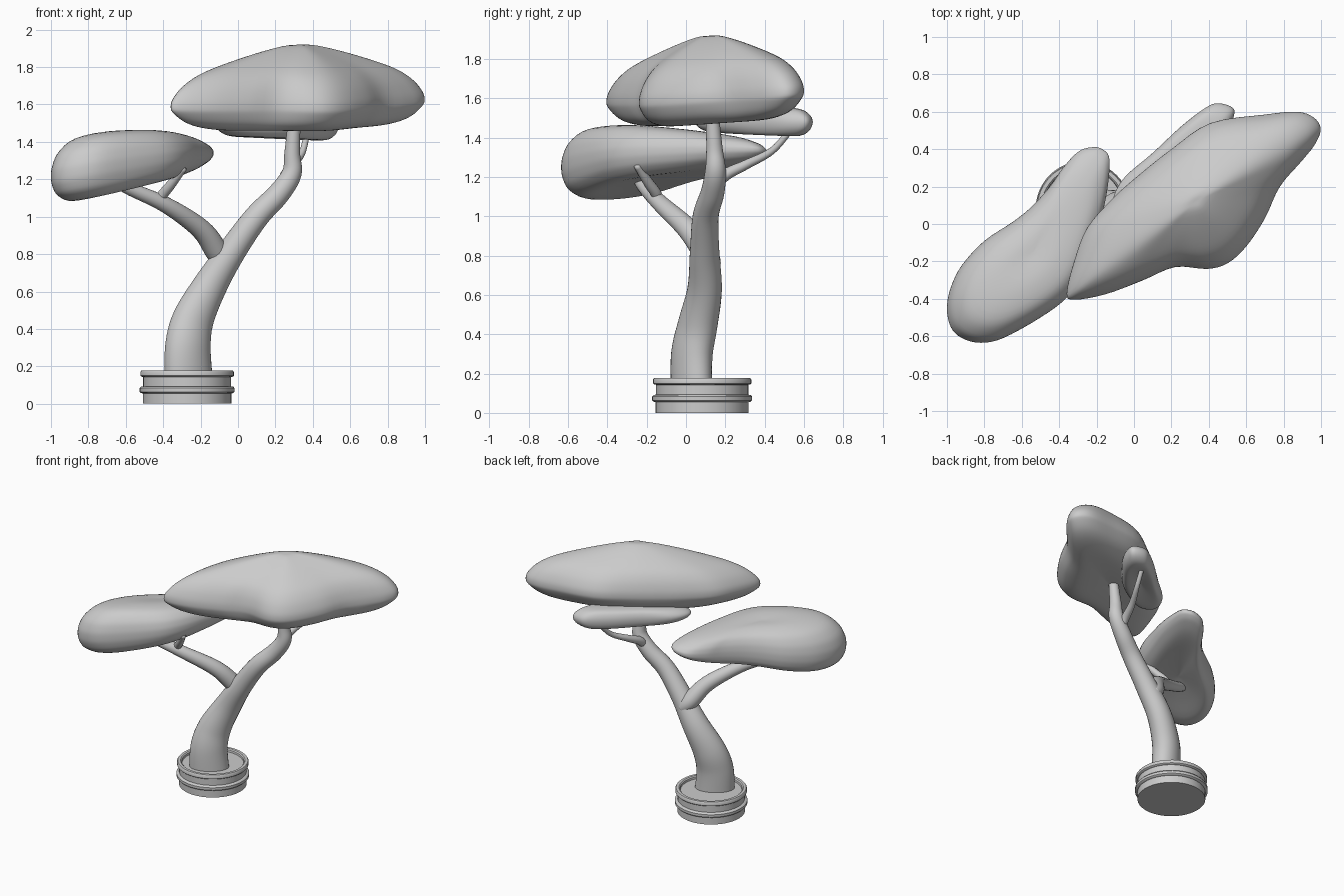
import bpy, math
from mathutils import Vector

if "Cube" in bpy.data.objects:
    bpy.data.objects.remove(bpy.data.objects["Cube"])


def spline(pts, n, closed=False):
    """Catmull-Rom samples through points of any dimension."""
    P = [Vector(p) for p in pts]
    m = len(P)
    get = (lambda i: P[i % m]) if closed else (lambda i: P[min(max(i, 0), m - 1)])
    out = []
    for i in range(m if closed else m - 1):
        a, b, c, d = (get(i + k) for k in (-1, 0, 1, 2))
        for k in range(n):
            t = k / n
            out.append(0.5 * (2 * b + (c - a) * t + (2 * a - 5 * b + 4 * c - d) * t * t
                              + (3 * b - a - 3 * c + d) * t ** 3))
    if not closed:
        out.append(P[-1].copy())
    return out


def rings_mesh(name, rings, start, end, angle):
    """Skin closed rings between a start pole and an end pole."""
    n = len(rings[0])
    verts = [start] + [v for r in rings for v in r] + [end]
    last = len(verts) - 1
    faces = []
    for j in range(n):
        k = (j + 1) % n
        faces.append((0, 1 + k, 1 + j))
        for i in range(len(rings) - 1):
            a, b = 1 + i * n, 1 + (i + 1) * n
            faces.append((a + j, a + k, b + k, b + j))
        a = 1 + (len(rings) - 1) * n
        faces.append((a + j, a + k, last))
    me = bpy.data.meshes.new(name)
    me.from_pydata(verts, [], faces)
    ob = bpy.data.objects.new(name, me)
    bpy.context.collection.objects.link(ob)
    bpy.ops.object.select_all(action='DESELECT')
    ob.select_set(True)
    bpy.context.view_layer.objects.active = ob
    # consistent outward normals
    bpy.ops.object.mode_set(mode='EDIT')
    bpy.ops.mesh.select_all(action='SELECT')
    bpy.ops.mesh.normals_make_consistent(inside=False)
    bpy.ops.object.mode_set(mode='OBJECT')
    bpy.ops.object.shade_smooth_by_angle(angle=math.radians(angle))
    return ob


def limb(name, pts, sides=20, oval=0):
    """Tapered tube through (x, y, z, radius) points; oval flattens the foot."""
    S = spline(pts, 6)
    C = [Vector(s[:3]) for s in S]
    rings = []
    side = Vector((0, 1, 0))
    long = Vector((.86, .51, 0))
    short = Vector((.51, -.86, 0))
    for i, c in enumerate(C):
        tan = (C[min(i + 1, len(C) - 1)] - C[max(i - 1, 0)]).normalized()
        side = (side - tan * side.dot(tan)).normalized()
        up = tan.cross(side)
        f = oval * max(0, 1 - c.z / .8)
        ring = []
        for k in range(sides):
            a = 2 * math.pi * k / sides
            o = S[i][3] * (side * math.cos(a) + up * math.sin(a))
            ring.append(c + o + f * (long * o.dot(long) - short * o.dot(short)))
        rings.append(ring)
    d0 = (C[0] - C[1]).normalized() * S[0][3] * 0.4
    d1 = (C[-1] - C[-2]).normalized() * S[-1][3] * 0.4
    rings_mesh(name, rings, C[0] + d0, C[-1] + d1, 80)


def foliage(name, outline, centre, profile, rim, slope, thick, taper, axis):
    """Cloud pad: outline shrunk to its centre along a (scale, height) profile."""
    O = spline(outline, 4, True)
    if sum(O[i - 1].cross(O[i]) for i in range(len(O))) < 0:
        O.reverse()
    c, ax, n = Vector(centre), Vector(axis).normalized(), len(O)
    w = n // 14
    tilt = Vector(slope)
    # blurred outline softens the inner rings
    B = [sum((O[(i + k) % n] for k in range(-w, w + 1)), Vector((0, 0))) / (2 * w + 1)
         for i in range(n)]

    def place(i, t, h):
        p = c + (B[i].lerp(O[i], t ** 3) - c) * t
        s = (p - c).dot(ax)
        return Vector((p.x, p.y, rim + tilt.dot(p - c) + h * (thick + taper * s)))

    prof = spline(profile, 4)
    rings = [[place(i, t, h) for i in range(n)] for t, h in prof[1:-1]]
    rings_mesh(name, rings, place(0, 0, profile[0][1]), place(0, 0, profile[-1][1]), 180)


# pot with ring, rim and recessed soil
pot = [(.237, 0), (.237, .055), (.247, .057), (.254, .064), (.254, .083), (.247, .091),
       (.235, .093), (.235, .143), (.245, .145), (.25, .15), (.25, .17), (.245, .177),
       (.225, .177), (.217, .17), (.215, .155)]
px, py = -.272, .082
rings_mesh("pot", [[Vector((px + r * math.cos(2 * math.pi * k / 48),
                            py + r * math.sin(2 * math.pi * k / 48), z)) for k in range(48)]
                   for r, z in pot], Vector((px, py, 0)), Vector((px, py, .155)), 40)

# trunk and branches
limb("trunk", [(-.263, .028, .12, .115), (-.268, .03, .3, .113), (-.24, .06, .45, .106),
               (-.15, .095, .63, .09), (-.03, .095, .82, .075), (.1, .1, 1.0, .066),
               (.215, .135, 1.12, .06), (.287, .15, 1.23, .053), (.29, .145, 1.34, .042),
               (.3, .135, 1.5, .034)], 28, .25)
limb("left_branch", [(-.06, .13, .75, .05), (-.11, .1, .81, .062), (-.2, .01, .935, .055),
                     (-.39, -.13, 1.065, .043), (-.6, -.22, 1.16, .034), (-.68, -.25, 1.22, .028)])
limb("left_twig", [(-.44, -.16, 1.07, .025), (-.41, -.15, 1.11, .028),
                   (-.36, -.19, 1.17, .026), (-.29, -.25, 1.26, .018)], 14)
limb("back_branch", [(.25, .14, 1.14, .03), (.25, .2, 1.21, .03), (.28, .31, 1.265, .024),
                     (.34, .44, 1.335, .018), (.37, .54, 1.45, .016)], 14)

# large top foliage
foliage("top_foliage",
        [(-.36, -.37), (-.32, -.405), (-.15, -.375), (.05, -.3), (.22, -.23), (.39, -.24),
         (.5, -.21), (.6, -.12), (.7, .03), (.78, .2), (.9, .34), (.97, .43), (.998, .51),
         (.96, .57), (.87, .6), (.7, .585), (.41, .54), (.2, .4), (0, .24), (-.12, .13),
         (-.25, -.02), (-.32, -.2)],
        (.33, .12),
        [(0, .303), (.15, .297), (.45, .245), (.75, .175), (.9, .112), (.98, .045), (1, -.005),
         (.98, -.04), (.9, -.09), (.78, -.122), (.6, -.138), (.3, -.135), (0, -.125)],
        1.615, (-.028, .087), 1, 0, (1, .6))

# left foliage, thicker at its front end
foliage("left_foliage",
        [(-1, -.45), (-.98, -.55), (-.92, -.61), (-.82, -.635), (-.7, -.61), (-.5, -.5),
         (-.35, -.385), (-.26, -.24), (-.2, -.05), (-.15, .14), (-.13, .34), (-.17, .4),
         (-.23, .41), (-.3, .385), (-.38, .3), (-.45, .2), (-.55, .09), (-.65, .01),
         (-.8, -.09), (-.92, -.22), (-.98, -.34)],
        (-.54, -.16),
        [(0, 1.1), (.4, 1.12), (.75, .95), (.92, .62), (.985, .28), (1, 0),
         (.985, -.28), (.92, -.58), (.75, -.8), (.4, -.72), (0, -.62)],
        1.285, (.16, -.02), .145, -.11, (.6, .8))

# small flat foliage at the back
foliage("back_foliage",
        [(.53, .56), (.53, .62), (.45, .645), (.38, .62), (.25, .52), (.1, .38), (-.05, .25),
         (-.11, .14), (-.09, .07), (0, .05), (.15, .12), (.3, .23), (.43, .38), (.5, .48)],
        (.22, .34),
        [(0, 1), (.5, .95), (.8, .8), (.95, .45), (1, 0),
         (.95, -.5), (.8, -.85), (.5, -.85), (0, -.65)],
        1.48, (0, 0), .07, .04, (.6, .6))
